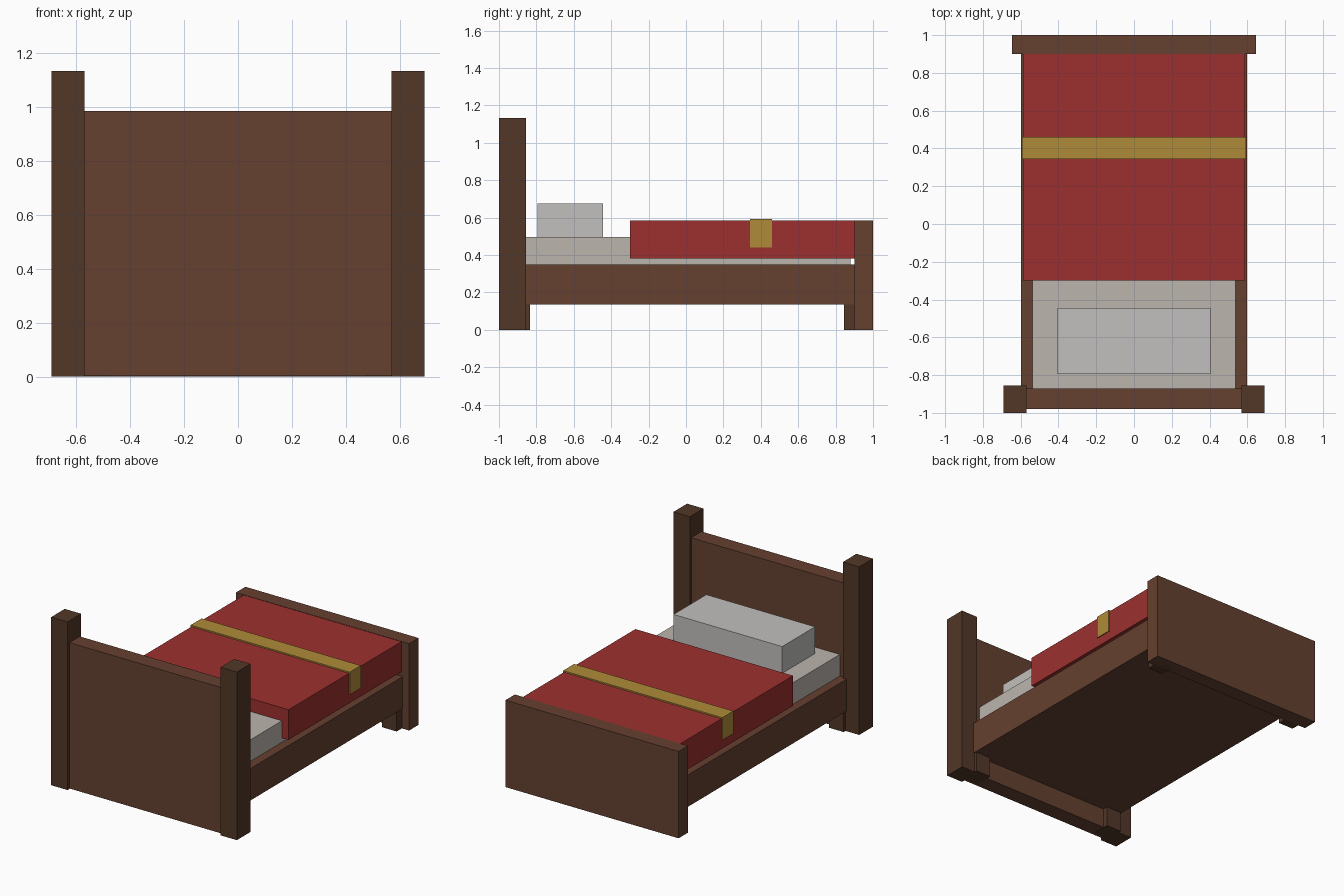
import bpy

if "Cube" in bpy.data.objects:
    bpy.data.objects.remove(bpy.data.objects["Cube"])


def material(name, rgb):
    mat = bpy.data.materials.new(name)
    mat.diffuse_color = (*rgb, 1)
    mat.use_nodes = True
    mat.node_tree.nodes["Principled BSDF"].inputs["Base Color"].default_value = mat.diffuse_color
    return mat


wood = material("wood", (0.13, 0.052, 0.029))
dark_wood = material("dark_wood", (0.085, 0.038, 0.021))
linen = material("linen", (0.50, 0.46, 0.42))
pillow_cloth = material("pillow_cloth", (0.54, 0.53, 0.51))
red_cloth = material("red_cloth", (0.33, 0.03, 0.028))
gold_cloth = material("gold_cloth", (0.43, 0.26, 0.04))


def box(name, x, y, z, mat):
    """Box from (min, max) ranges on each axis."""
    ranges = (x, y, z)
    bpy.ops.mesh.primitive_cube_add(size=1, location=[(a + b) / 2 for a, b in ranges])
    obj = bpy.context.object
    obj.name = obj.data.name = name
    obj.scale = [b - a for a, b in ranges]
    bpy.ops.object.transform_apply(location=False, rotation=False, scale=True)
    obj.data.materials.append(mat)
    return obj


def wide(name, half_width, y, z, mat):
    """Box centred on x = 0."""
    return box(name, (-half_width, half_width), y, z, mat)


# Frame
wide("bed_base", 0.597, (-0.88, 0.91), (0.135, 0.35), wood)
wide("headboard", 0.58, (-0.98, -0.87), (0.003, 0.985), wood)
wide("footboard", 0.645, (0.9, 1.0), (0.0, 0.585), wood)

# Head posts and short legs on both sides
for side, s in (("left", -1), ("right", 1)):
    def span(a, b):
        return tuple(sorted((s * a, s * b)))
    box(f"head_post_{side}", span(0.57, 0.692), (-1.0, -0.855), (0.0, 1.132), dark_wood)
    box(f"head_leg_{side}", span(0.48, 0.59), (-0.955, -0.835), (0.0, 0.15), dark_wood)
    box(f"foot_leg_{side}", span(0.48, 0.59), (0.845, 0.965), (0.0, 0.15), dark_wood)

# Bedding
wide("mattress", 0.537, (-0.87, 0.88), (0.345, 0.495), linen)
wide("pillow", 0.405, (-0.795, -0.445), (0.49, 0.675), pillow_cloth)
wide("blanket", 0.587, (-0.3, 0.9), (0.38, 0.583), red_cloth)
wide("blanket_band", 0.593, (0.343, 0.46), (0.44, 0.592), gold_cloth)
